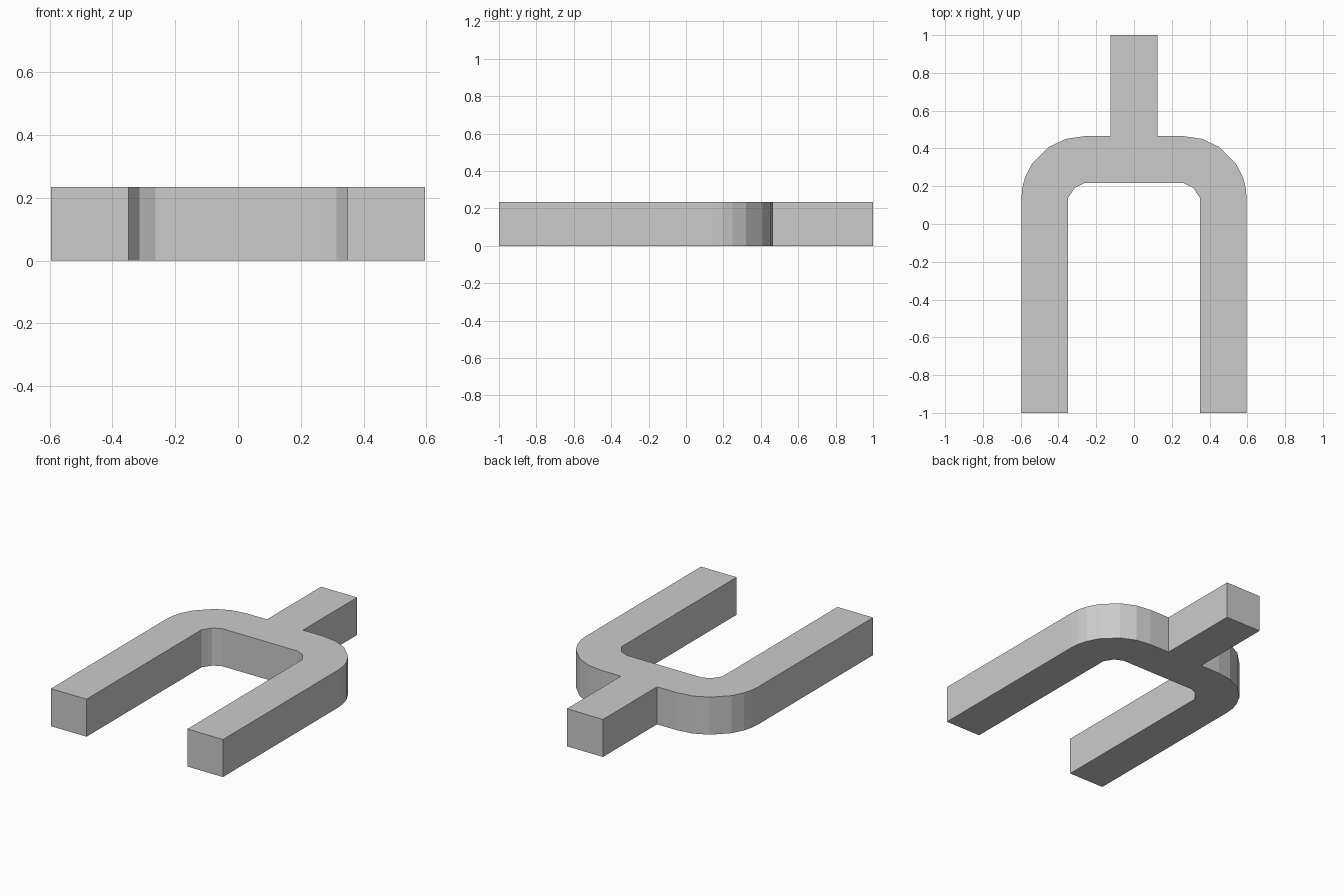
import bpy, bmesh
from math import cos, sin, radians

if "Cube" in bpy.data.objects:
    bpy.data.objects.remove(bpy.data.objects["Cube"])

HEIGHT = 0.235

# Right half of the outline: handle, faceted outer shoulder, prong, inner corner
half = [(0.125, 1.0), (0.125, 0.465)]
for a in (90, 73, 56, 34, 20, 10, 0):
    half.append((0.262 + 0.334 * cos(radians(a)), 0.138 + 0.327 * sin(radians(a))))
half += [(0.596, -1.0), (0.349, -1.0), (0.349, 0.138), (0.313, 0.192), (0.262, 0.217)]

# Mirror to close the outline
outline = half + [(-x, y) for x, y in reversed(half)]

# Extrude the outline into a flat-faced solid
bm = bmesh.new()
base = bm.faces.new([bm.verts.new((x, y, 0)) for x, y in outline])
top = bmesh.ops.extrude_face_region(bm, geom=[base], use_keep_orig=True)["geom"]
bmesh.ops.translate(bm, vec=(0, 0, HEIGHT),
                    verts=[g for g in top if isinstance(g, bmesh.types.BMVert)])
bmesh.ops.recalc_face_normals(bm, faces=bm.faces[:])

mesh = bpy.data.meshes.new("two_prong_fork")
bm.to_mesh(mesh)
bm.free()
fork = bpy.data.objects.new("two_prong_fork", mesh)
bpy.context.collection.objects.link(fork)
